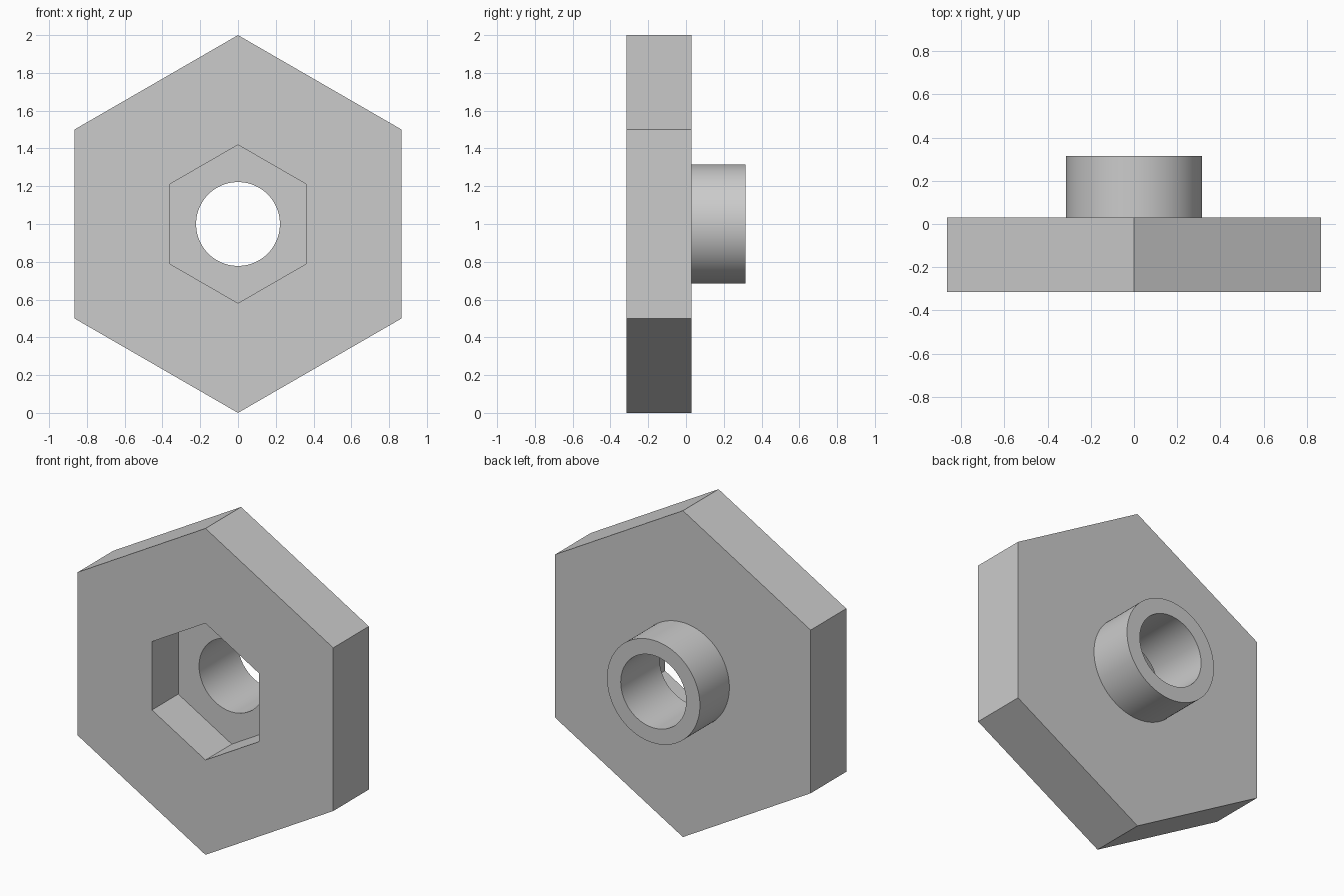
import bpy
from math import pi, radians

cube = bpy.data.objects.get("Cube")
if cube:
    bpy.data.objects.remove(cube, do_unlink=True)

FRONT, BACK, END = -0.315, 0.03, 0.315
FLOOR = -0.06

grey = bpy.data.materials.new("light grey")
grey.use_nodes = True
colour = (0.6, 0.6, 0.6, 1)
grey.diffuse_color = colour
grey.node_tree.nodes["Principled BSDF"].inputs["Base Color"].default_value = colour


def prism(name, sides, radius, y0, y1):
    """Prism along y with a corner at the top."""
    bpy.ops.mesh.primitive_cylinder_add(
        vertices=sides, radius=radius, depth=y1 - y0,
        location=(0, (y0 + y1) / 2, 1), rotation=(pi / 2, 0, 0))
    obj = bpy.context.object
    obj.name = name
    obj.data.materials.append(grey)
    bpy.ops.object.transform_apply(location=True, rotation=True, scale=True)
    return obj


def combine(target, other, operation):
    bpy.context.view_layer.objects.active = target
    mod = target.modifiers.new(other.name, "BOOLEAN")
    mod.operation = operation
    mod.solver = "EXACT"
    mod.object = other
    bpy.ops.object.modifier_apply(modifier=mod.name)
    bpy.data.objects.remove(other, do_unlink=True)


# Hexagonal plate with a round collar on its back
body = prism("hex_plate_with_collar", 6, 1, FRONT, BACK)
combine(body, prism("collar", 96, 0.315, FLOOR + 0.04, END), "UNION")

# Hexagonal pocket in the front and a bore right through
combine(body, prism("bore", 96, 0.222, FRONT - 0.1, END + 0.1), "DIFFERENCE")
combine(body, prism("hex_pocket", 6, 0.419, FRONT - 0.1, FLOOR), "DIFFERENCE")

# Smooth collar and bore, crisp edges elsewhere
bpy.ops.object.select_all(action="DESELECT")
body.select_set(True)
bpy.context.view_layer.objects.active = body
bpy.ops.object.shade_smooth_by_angle(angle=radians(30))
